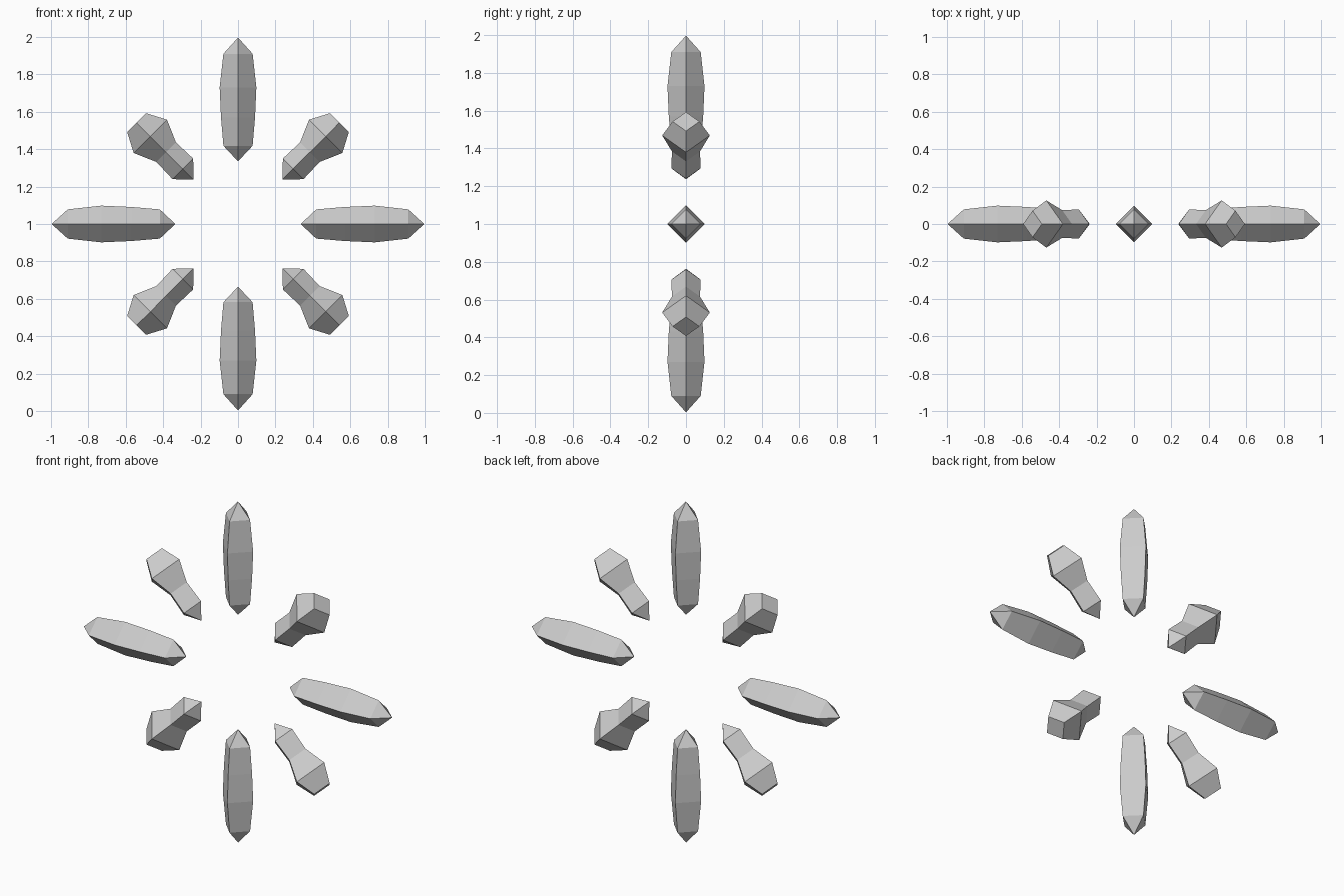
import bpy, bmesh, math

if "Cube" in bpy.data.objects:
    bpy.data.objects.remove(bpy.data.objects["Cube"])

# (distance from centre, radius) profiles; zero radius is a point
LONG = [(0.335, 0), (0.418, 0.078), (0.57, 0.091), (0.73, 0.098), (0.91, 0.078), (0.997, 0)]
SHORT = [(0.335, 0), (0.417, 0.078), (0.543, 0.074), (0.663, 0.126), (0.767, 0.071)]


def ray(name, profile, angle):
    """Four-sided spindle lying along a spoke of the XZ plane."""
    c, s = math.cos(angle), math.sin(angle)
    bm = bmesh.new()
    rings = []
    for r, w in profile:
        corners = [(w, 0), (0, w), (-w, 0), (0, -w)] if w else [(0, 0)]
        rings.append([bm.verts.new((r * c - a * s, y, 1 + r * s + a * c))
                      for a, y in corners])
    for a, b in zip(rings, rings[1:]):
        for i in range(4):
            j = (i + 1) % 4
            if len(a) == 1:
                bm.faces.new((a[0], b[j], b[i]))
            elif len(b) == 1:
                bm.faces.new((a[i], a[j], b[0]))
            else:
                bm.faces.new((a[i], a[j], b[j], b[i]))
    if len(rings[-1]) == 4:
        bm.faces.new(rings[-1])
    bmesh.ops.recalc_face_normals(bm, faces=bm.faces)
    mesh = bpy.data.meshes.new(name)
    bm.to_mesh(mesh)
    bm.free()
    bpy.context.collection.objects.link(bpy.data.objects.new(name, mesh))


# Alternating long pointed rays and short blunt rays
for k in range(4):
    ray(f"long_ray_{k + 1}", LONG, k * math.pi / 2)
    ray(f"short_ray_{k + 1}", SHORT, k * math.pi / 2 + math.pi / 4)
